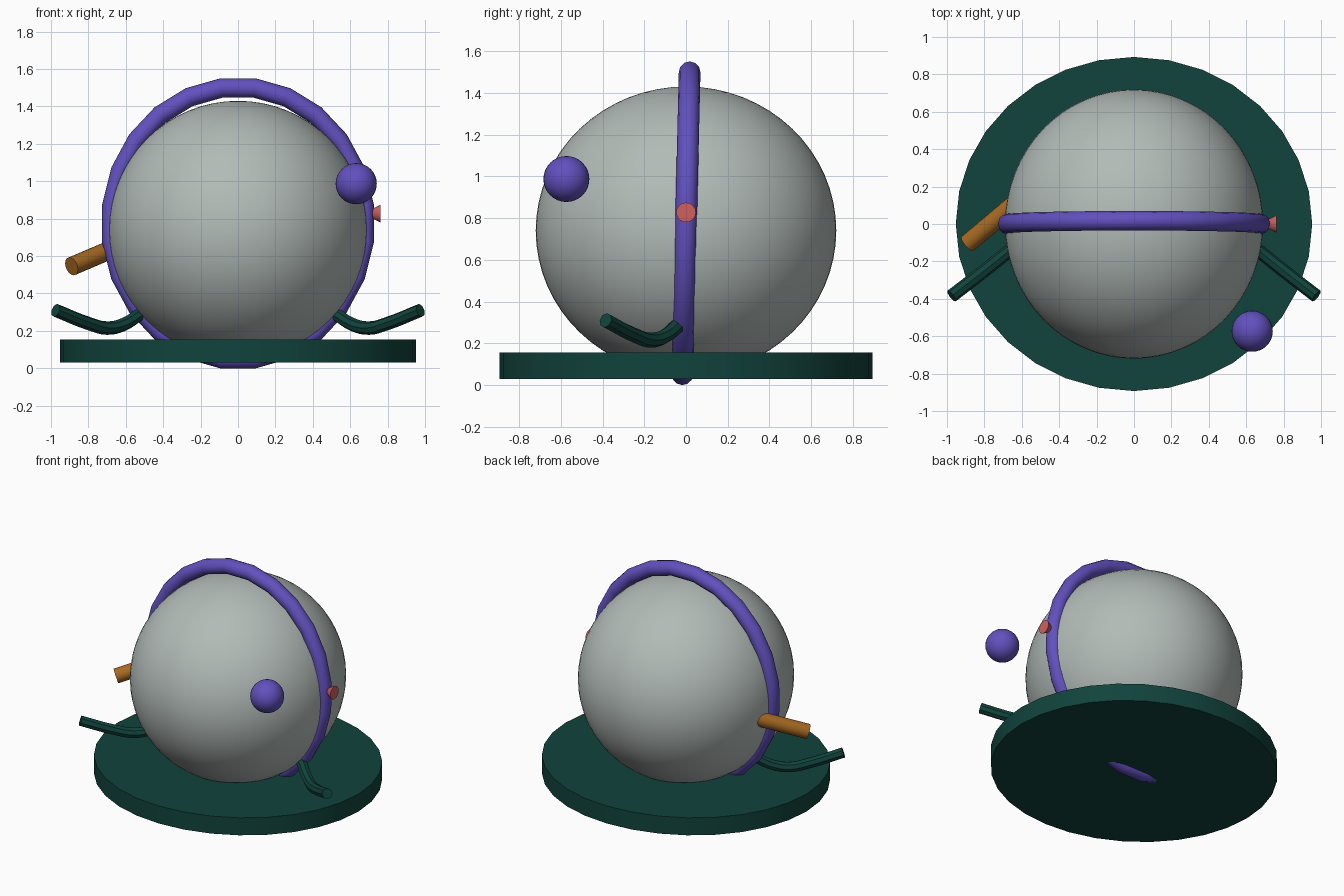
import bpy, math
from mathutils import Vector, Matrix

if "Cube" in bpy.data.objects:
    bpy.data.objects.remove(bpy.data.objects["Cube"])


def material(name, rgb):
    m = bpy.data.materials.new(name)
    lin = [((c / 255 + 0.055) / 1.055) ** 2.4 for c in rgb]
    m.diffuse_color = (*lin, 1)
    m.use_nodes = True
    m.node_tree.nodes["Principled BSDF"].inputs["Base Color"].default_value = m.diffuse_color
    return m


GREY = material("pale_grey", (178, 187, 183))
TEAL = material("dark_teal", (17, 67, 60))
PURPLE = material("purple", (98, 80, 190))
ORANGE = material("amber", (168, 106, 34))
RED = material("coral", (208, 95, 95))


def finish(name, mat, smooth=True):
    o = bpy.context.object
    o.name = name
    o.data.materials.append(mat)
    if smooth:
        bpy.ops.object.shade_smooth_by_angle(angle=math.radians(35))
    return o


def ball(name, mat, centre, radii, segs, rings):
    bpy.ops.mesh.primitive_uv_sphere_add(segments=segs, ring_count=rings, radius=1, location=centre)
    bpy.context.object.scale = radii
    return finish(name, mat)


def cone_between(name, mat, a, b, r1, r2, sides):
    a, b = Vector(a), Vector(b)
    d = b - a
    bpy.ops.mesh.primitive_cone_add(vertices=sides, radius1=r1, radius2=r2, depth=d.length,
                                    location=(a + b) / 2,
                                    rotation=d.to_track_quat('Z', 'Y').to_euler())
    return finish(name, mat)


# main body and floating ball
ball("body", GREY, (0, 0, 0.74), (0.69, 0.72, 0.69), 64, 32)
ball("floating_ball", PURPLE, (0.632, -0.573, 0.987), (0.11, 0.11, 0.11), 32, 16)

# base disc
bpy.ops.mesh.primitive_cylinder_add(vertices=32, radius=1, depth=0.125, location=(0, 0, 0.0925))
bpy.context.object.scale = (0.953, 0.893, 1)
finish("base_disc", TEAL)

# slightly tilted hoop around the body
bpy.ops.mesh.primitive_torus_add(major_segments=24, minor_segments=12,
                                 major_radius=0.73, minor_radius=0.052)
hoop = finish("hoop", PURPLE)
hoop.data.transform(Matrix.Translation((0, 0, 0.775))
                    @ Matrix.Rotation(math.pi / 2 - 0.024, 4, 'X')
                    @ Matrix.Diagonal((0.937, 1, 1, 1))
                    @ Matrix.Rotation(math.radians(7.5), 4, 'Z'))

# flared knob and side peg
cone_between("knob", RED, (0.668, 0, 0.827), (0.762, 0, 0.827), 0.0, 0.047, 20)
cone_between("side_peg", ORANGE, (-0.62, 0.122, 0.66), (-0.89, -0.105, 0.545), 0.05, 0.05, 20)

# curved arms, mirrored left and right
path = [(0.45, 0.02, 0.335), (0.53, -0.04, 0.285), (0.61, -0.10, 0.235), (0.70, -0.17, 0.215),
        (0.80, -0.25, 0.24), (0.975, -0.385, 0.31)]
for side, label in ((1, "right_arm"), (-1, "left_arm")):
    cu = bpy.data.curves.new(label, 'CURVE')
    cu.dimensions = '3D'
    cu.bevel_depth = 0.036
    cu.bevel_resolution = 2
    cu.use_fill_caps = True
    cu.resolution_u = 4
    sp = cu.splines.new('BEZIER')
    sp.bezier_points.add(len(path) - 1)
    for bp, (x, y, z) in zip(sp.bezier_points, path):
        bp.co = (side * x, y, z)
        bp.handle_left_type = bp.handle_right_type = 'AUTO'
    arm = bpy.data.objects.new(label, cu)
    bpy.context.collection.objects.link(arm)
    bpy.ops.object.select_all(action='DESELECT')
    arm.select_set(True)
    bpy.context.view_layer.objects.active = arm
    bpy.ops.object.convert(target='MESH')
    finish(label, TEAL)
